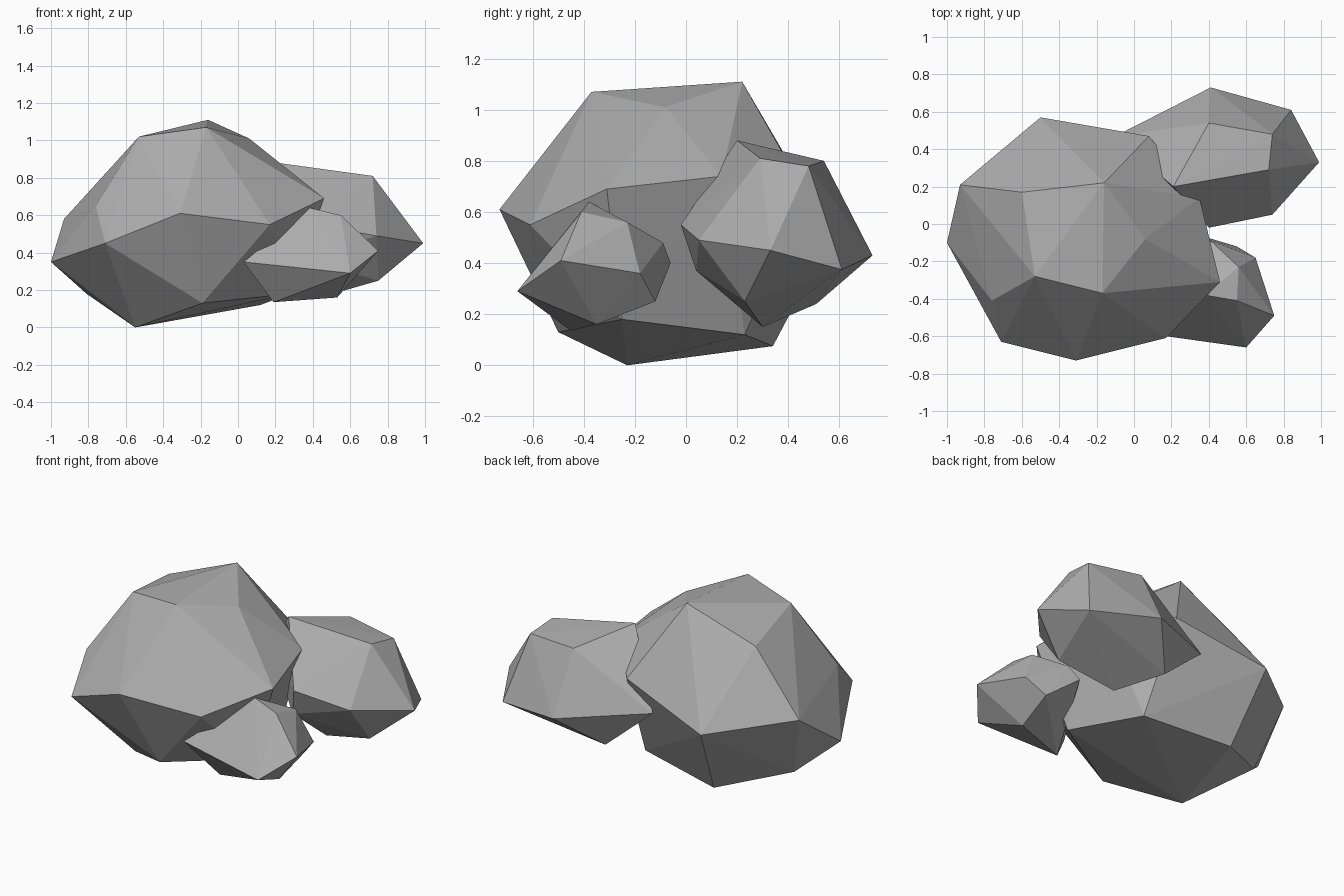
import bpy, bmesh

stone = bpy.data.materials.new("stone_grey")
stone.diffuse_color = (0.42, 0.42, 0.42, 1)


def boulder(name, corners):
    """Faceted convex stone spanning its corner points."""
    bm = bmesh.new()
    for c in corners:
        bm.verts.new(c)
    bmesh.ops.convex_hull(bm, input=bm.verts[:])
    loose = [v for v in bm.verts if not v.link_faces]
    bmesh.ops.delete(bm, geom=loose, context='VERTS')
    bmesh.ops.recalc_face_normals(bm, faces=bm.faces[:])
    mesh = bpy.data.meshes.new(name)
    bm.to_mesh(mesh)
    bm.free()
    mesh.materials.append(stone)
    bpy.context.collection.objects.link(bpy.data.objects.new(name, mesh))


# Large boulder: crown, belt, underside
boulder("large_boulder", [
    (-.53, -.28, 1.02), (-.16, .22, 1.11), (-.17, -.37, 1.07), (.06, -.08, 1.01), (-.60, .17, .94),
    (-1, -.10, .35), (-.93, .21, .58), (-.76, -.41, .65), (-.71, -.63, .45), (-.31, -.73, .61),
    (.17, -.61, .55), (.46, -.31, .69), (.35, .14, .74), (.08, .47, .67), (-.50, .57, .51),
    (-.19, -.50, .13), (-.55, -.23, 0), (-.81, .09, .18), (-.43, .34, .075), (.12, .23, .12),
    (.28, -.25, .18)])

# Medium boulder at the back right
boulder("medium_boulder", [
    (.21, .20, .88), (.72, .29, .81), (.74, .48, .78), (.40, .54, .80),
    (.99, .33, .45), (.84, .61, .375), (.41, .73, .43), (.74, .05, .49),
    (.40, -.02, .55), (.35, .04, .37), (-.10, .47, .50),
    (.75, .23, .25), (.40, .30, .15), (.20, .51, .24)])

# Small boulder at the front right
boulder("small_boulder", [
    (.38, -.38, .64), (.55, -.41, .60), (.56, -.23, .56), (.41, -.09, .48),
    (.60, -.66, .29), (.75, -.49, .41), (.65, -.18, .36), (.35, -.06, .40),
    (.03, -.58, .35), (.19, -.45, .135), (.53, -.35, .16), (.55, -.12, .25)])
